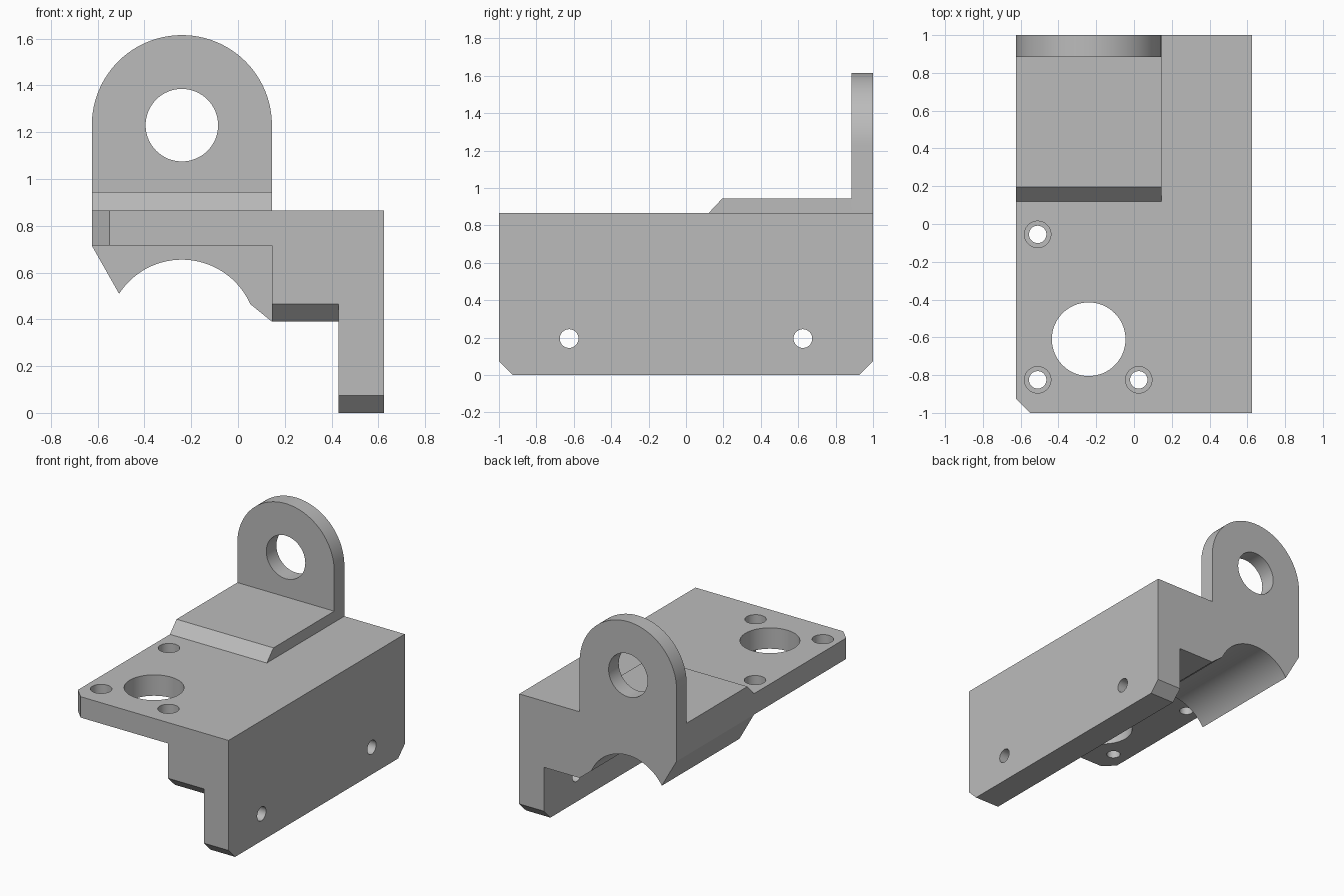
import bpy, bmesh
from math import sin, cos, radians
from mathutils import Vector

cube = bpy.data.objects.get("Cube")
if cube:
    bpy.data.objects.remove(cube, do_unlink=True)

grey = bpy.data.materials.new("plain grey")
grey.use_nodes = True
grey.diffuse_color = (0.5, 0.5, 0.5, 1)
grey.node_tree.nodes["Principled BSDF"].inputs["Base Color"].default_value = (0.5, 0.5, 0.5, 1)

# How a flat profile (u, v) and its extrusion distance w map to x, y, z
AXES = {
    "x": lambda u, v, w: Vector((w, u, v)),
    "y": lambda u, v, w: Vector((u, w, v)),
    "z": lambda u, v, w: Vector((u, v, w)),
}


def prism(name, axis, profile, low, high):
    """Extrude a closed profile along an axis."""
    place = AXES[axis]
    bm = bmesh.new()
    base = bm.faces.new([bm.verts.new(place(u, v, low)) for u, v in profile])
    grown = bmesh.ops.extrude_face_region(bm, geom=[base])["geom"]
    shift = place(0, 0, high) - place(0, 0, low)
    bmesh.ops.translate(bm, vec=shift, verts=[g for g in grown if isinstance(g, bmesh.types.BMVert)])
    bmesh.ops.recalc_face_normals(bm, faces=bm.faces)
    mesh = bpy.data.meshes.new(name)
    bm.to_mesh(mesh)
    bm.free()
    mesh.materials.append(grey)
    obj = bpy.data.objects.new(name, mesh)
    bpy.context.collection.objects.link(obj)
    return obj


def arc(u, v, r, start, end, steps):
    angles = [radians(start + (end - start) * i / steps) for i in range(steps + 1)]
    return [(u + r * cos(a), v + r * sin(a)) for a in angles]


def drill(name, axis, u, v, r, low, high):
    return prism(name, axis, arc(u, v, r, 0, 360, 64)[:-1], low, high)


def combine(target, other, operation):
    mod = target.modifiers.new(operation, "BOOLEAN")
    mod.operation, mod.solver, mod.object = operation, "EXACT", other
    bpy.context.view_layer.objects.active = target
    bpy.ops.object.modifier_apply(modifier=mod.name)
    bpy.data.objects.remove(other, do_unlink=True)


LEFT, RIGHT, MID = -0.625, 0.625, 0.145   # side faces and inner edge
TOP, UNDER, RAISED = 0.865, 0.715, 0.945  # plate and raised pad heights
C = 0.075                                 # chamfer size
AXIS_X = -0.24                            # centre line of lug and saddle

# Mounting plate with one clipped corner
bracket = prism("bracket", "z", [(LEFT, C - 1), (LEFT + C, -1), (RIGHT, -1), (RIGHT, 1), (LEFT, 1)], UNDER, TOP)

solids = [
    # Side wall, chamfered at both lower ends
    prism("side_wall", "x", [(-1, C), (C - 1, 0), (1 - C, 0), (1, C), (1, TOP), (-1, TOP)], 0.43, RIGHT),
    # Step inside the wall, chamfered at the front
    prism("inner_step", "x", [(-1, 0.39 + C), (C - 1, 0.39), (1, 0.39), (1, TOP), (-1, TOP)], MID, 0.5),
    # Saddle with a round channel below the plate
    prism("saddle", "y", [(LEFT, TOP), (LEFT, UNDER)] + arc(AXIS_X, 0.335, 0.32, 147, 24, 40)
          + [(MID, 0.39), (0.3, 0.39), (0.3, TOP)], 0.12, 1),
    # Raised pad with a sloping front
    prism("raised_pad", "x", [(0.12, 0.8), (0.12, TOP), (0.195, RAISED), (1, RAISED), (1, 0.8)], LEFT, MID),
    # Upright lug with a round top
    prism("lug", "y", [(LEFT, 0.8)] + arc(AXIS_X, 1.23, 0.385, 180, 0, 48) + [(MID, 0.8)], 0.885, 1),
]
for solid in solids:
    combine(bracket, solid, "UNION")

# Lug bore, large plate hole and wall holes
cutters = [
    drill("lug_bore", "y", AXIS_X, 1.23, 0.155, 0.8, 1.1),
    drill("plate_hole", "z", AXIS_X, -0.61, 0.195, 0.6, 1),
]
for y in (-0.625, 0.625):
    cutters.append(drill("wall_hole", "x", y, 0.195, 0.05, 0.3, 0.8))
# Counterbored screw holes
for x in (-0.51, 0.025):
    for y in (-0.055, -0.825):
        cutters.append(drill("screw_hole", "z", x, y, 0.046, 0.6, 1))
        cutters.append(drill("counterbore", "z", x, y, 0.07, 0.78, 1))
for cutter in cutters:
    combine(bracket, cutter, "DIFFERENCE")

# Merge coplanar faces, then smooth the round surfaces only
bm = bmesh.new()
bm.from_mesh(bracket.data)
bmesh.ops.remove_doubles(bm, verts=bm.verts, dist=0.0001)
bmesh.ops.dissolve_limit(bm, angle_limit=radians(1), verts=bm.verts, edges=bm.edges)
bm.to_mesh(bracket.data)
bm.free()
bpy.ops.object.select_all(action="DESELECT")
bracket.select_set(True)
bpy.context.view_layer.objects.active = bracket
bpy.ops.object.shade_smooth_by_angle(angle=radians(20))
